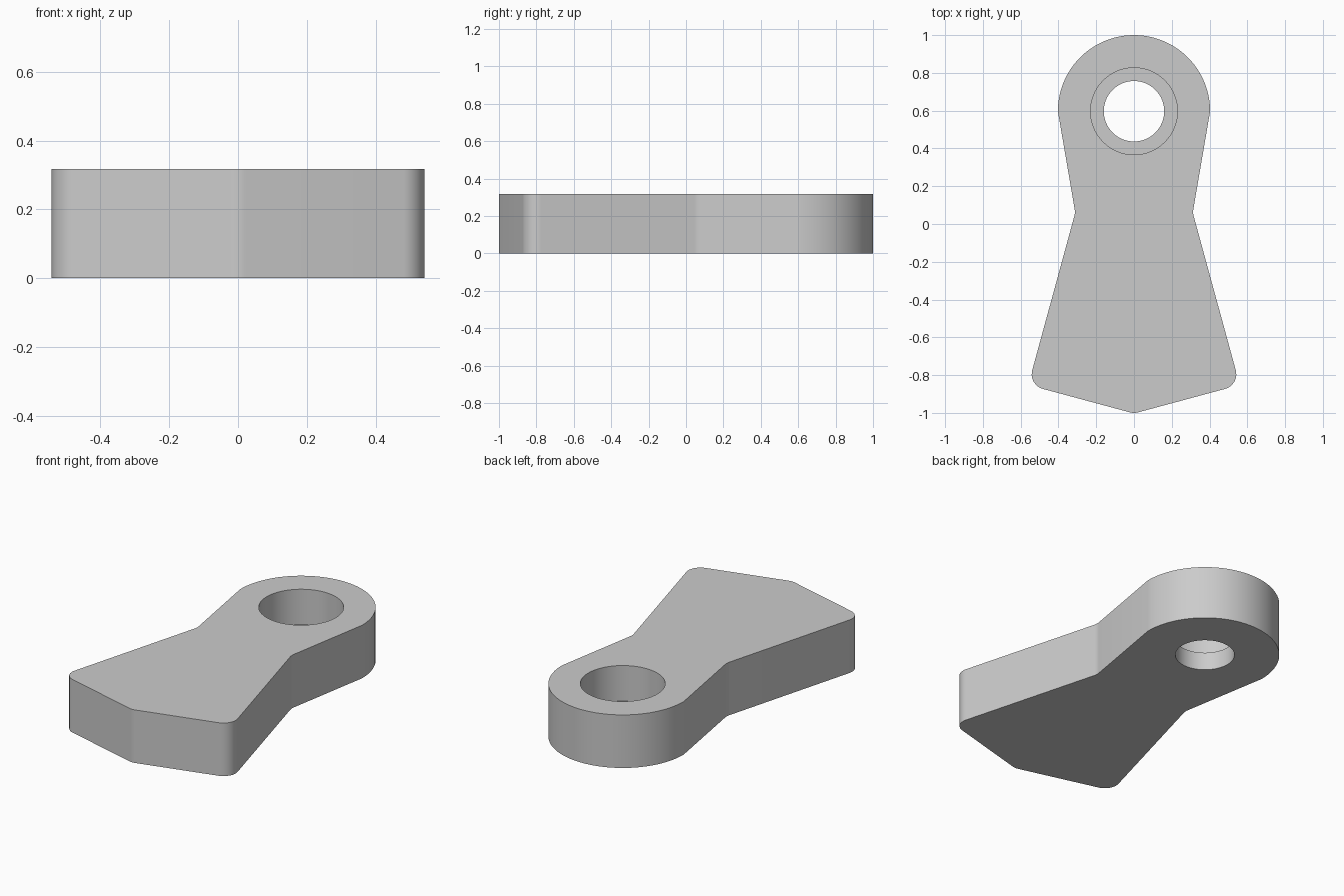
import bpy
import bmesh
from math import cos, sin, pi, tan, radians
from mathutils import Vector

if "Cube" in bpy.data.objects:
    bpy.data.objects.remove(bpy.data.objects["Cube"])

THICK = 0.317
LEDGE = 0.106
HEAD_Y, HEAD_R = 0.597, 0.403

grey = bpy.data.materials.new("plain_grey")
grey.use_nodes = True
colour = (0.6, 0.6, 0.6, 1)
grey.diffuse_color = colour
grey.node_tree.nodes["Principled BSDF"].inputs["Base Color"].default_value = colour


def fillet(before, corner, after, radius, steps=8):
    """Round a corner of the outline with a circular arc."""
    corner = Vector(corner)
    a = (Vector(before) - corner).normalized()
    b = (Vector(after) - corner).normalized()
    half = a.angle(b) / 2
    centre = corner + (a + b).normalized() * radius / sin(half)
    start = corner + a * radius / tan(half) - centre
    end = corner + b * radius / tan(half) - centre
    return [centre + start.lerp(end, i / steps).normalized() * radius for i in range(steps + 1)]


def circle(radius, steps):
    return [Vector((radius * cos(2 * pi * i / steps), HEAD_Y + radius * sin(2 * pi * i / steps)))
            for i in range(steps)]


def prism(name, outline, bottom, top):
    """Extrude a flat outline upward into a solid."""
    bm = bmesh.new()
    lower = bm.faces.new([bm.verts.new((p.x, p.y, bottom)) for p in outline])
    side = bmesh.ops.extrude_face_region(bm, geom=[lower], use_keep_orig=True)
    moved = [v for v in side["geom"] if isinstance(v, bmesh.types.BMVert)]
    bmesh.ops.translate(bm, vec=(0, 0, top - bottom), verts=moved)
    bmesh.ops.recalc_face_normals(bm, faces=bm.faces)
    mesh = bpy.data.meshes.new(name)
    bm.to_mesh(mesh)
    bm.free()
    mesh.materials.append(grey)
    obj = bpy.data.objects.new(name, mesh)
    bpy.context.collection.objects.link(obj)
    return obj


# Half outline: round head, pinched waist, flared foot with a shallow point
shoulder, waist = (HEAD_R, HEAD_Y), (0.311, 0.06)
foot, tip = (0.56, -0.852), (0, -1.003)
head = [Vector((HEAD_R * sin(t), HEAD_Y + HEAD_R * cos(t)))
        for t in (pi / 2 * i / 24 for i in range(25))]
right = head + fillet(shoulder, waist, foot, 0.08, 4) + fillet(waist, foot, tip, 0.08)
point = fillet(foot, tip, (-foot[0], foot[1]), 0.08, 6)
left = [Vector((-p.x, p.y)) for p in reversed(right[1:])]
body = prism("link_body", right + point + left, 0, THICK)

# Stepped hole: narrow bore right through, wide recess from the top
cutters = [prism("bore_cutter", circle(0.16, 64), -0.1, THICK + 0.1),
           prism("recess_cutter", circle(0.23, 64), LEDGE, THICK + 0.1)]
bpy.context.view_layer.objects.active = body
for cutter in cutters:
    cutter.hide_render = True
    cut = body.modifiers.new("cut", "BOOLEAN")
    cut.operation = "DIFFERENCE"
    cut.solver = "EXACT"
    cut.object = cutter
    bpy.ops.object.modifier_apply(modifier=cut.name)
    bpy.data.objects.remove(cutter)

# Smooth walls, crisp rims
bpy.ops.object.select_all(action="DESELECT")
body.select_set(True)
bpy.ops.object.shade_smooth_by_angle(angle=radians(30))
